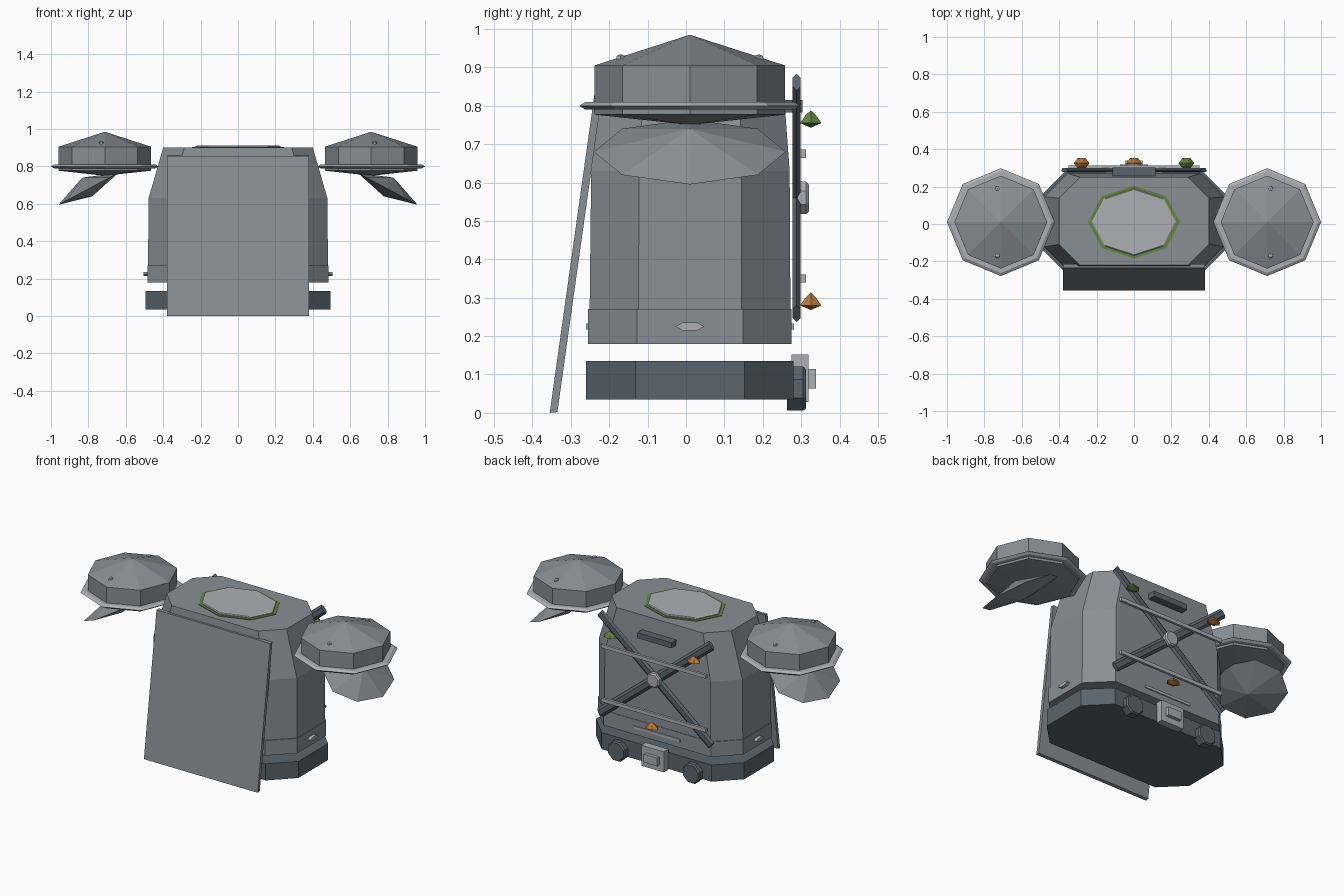
import bpy, bmesh, math
from mathutils import Matrix, Vector

cube = bpy.data.objects.get("Cube")
if cube:
    bpy.data.objects.remove(cube)


def material(name, rgb):
    m = bpy.data.materials.new(name)
    m.use_nodes = True
    m.diffuse_color = (*rgb, 1)
    m.node_tree.nodes["Principled BSDF"].inputs["Base Color"].default_value = (*rgb, 1)
    return m


GRAY = material("steel gray", (0.25, 0.275, 0.30))
SLATE = material("dark slate", (0.10, 0.13, 0.155))
LIGHT = material("light gray", (0.42, 0.43, 0.45))
GREEN = material("green", (0.13, 0.24, 0.05))
ORANGE = material("orange", (0.50, 0.20, 0.045))

CY = 0.01                                   # depth centre of the body
TO_BACK = Matrix.Rotation(-math.pi / 2, 4, 'X')   # local z points to +y
TO_SIDE = Matrix.Rotation(math.pi / 2, 4, 'Y')    # local z points to +x


def loft(name, rings, mat, at=(0, 0, 0), rot=Matrix()):
    """Skin a stack of equal-sized rings, capping both ends."""
    bm = bmesh.new()
    rows = [[bm.verts.new(p) for p in ring] for ring in rings]
    n = len(rows[0])
    for a, b in zip(rows, rows[1:]):
        for i in range(n):
            j = (i + 1) % n
            bm.faces.new((a[i], a[j], b[j], b[i]))
    bm.faces.new(rows[0][::-1])
    bm.faces.new(rows[-1])
    bmesh.ops.remove_doubles(bm, verts=bm.verts, dist=0.0001)
    bmesh.ops.recalc_face_normals(bm, faces=bm.faces)
    bm.transform(Matrix.Translation(Vector(at)) @ rot)
    mesh = bpy.data.meshes.new(name)
    bm.to_mesh(mesh)
    bm.free()
    mesh.materials.append(mat)
    obj = bpy.data.objects.new(name, mesh)
    bpy.context.collection.objects.link(obj)
    return obj


def ring(n, rx, ry, z, turn=0.0):
    return [(rx * math.cos(math.tau * (i + turn) / n),
             ry * math.sin(math.tau * (i + turn) / n), z) for i in range(n)]


def lathe(name, n, profile, mat, at, rot=Matrix(), sx=1, sy=1, turn=0.0):
    """Turn a (radius, height) profile with n sides."""
    return loft(name, [ring(n, r * sx, r * sy, z, turn) for r, z in profile], mat, at, rot)


def chamfered(z, hx, y0, y1, c):
    """Rectangle with cut corners."""
    return [(hx, y0 + c, z), (hx, y1 - c, z), (hx - c, y1, z), (c - hx, y1, z),
            (-hx, y1 - c, z), (-hx, y0 + c, z), (c - hx, y0, z), (hx - c, y0, z)]


def box(name, x, y, z, mat):
    base = [(x[0], y[0]), (x[1], y[0]), (x[1], y[1]), (x[0], y[1])]
    return loft(name, [[(*p, h) for p in base] for h in z], mat)


# Body, lower band and floating base
loft("body", [chamfered(0.27, 0.481, -0.251, 0.272, 0.127),
              chamfered(0.63, 0.478, -0.247, 0.27, 0.125),
              chamfered(0.90, 0.40, -0.22, 0.25, 0.112)], GRAY)
loft("lower_band", [chamfered(z, 0.485, -0.255, 0.275, 0.127) for z in (0.18, 0.27)], GRAY)
loft("base", [chamfered(z, 0.495, -0.26, 0.28, 0.128) for z in (0.035, 0.135)], SLATE)

# Sloped front panel
loft("front_panel", [[(x, -0.355, 0), (x, -0.335, 0.002),
                      (x, -0.215, 0.857), (x, -0.235, 0.855)] for x in (-0.38, 0.38)], GRAY)

# Roof hatch with coloured rim
lathe("hatch_rim", 8, [(1, 0.895), (1, 0.903)], GREEN, (0, CY, 0), sx=0.245, sy=0.195)
lathe("hatch", 8, [(1, 0.895), (1, 0.908), (0.97, 0.912)], LIGHT, (0, CY, 0),
      sx=0.226, sy=0.18)

# Shoulder pods, rings, rivets and flared fins
for side, s in (("left", 1), ("right", -1)):
    pod = (s * 0.712, CY, 0)
    lathe(side + "_pod", 8, [(0, 0.75), (0.248, 0.777), (0.248, 0.905), (0, 0.985)], GRAY, pod)
    lathe(side + "_pod_ring", 8, [(0.24, 0.79), (0.272, 0.79), (0.288, 0.80),
                                  (0.272, 0.81), (0.24, 0.81)], LIGHT, pod)
    for end, t in (("front", -1), ("back", 1)):
        lathe(f"{side}_{end}_rivet", 6, [(0.014, -0.008), (0.012, 0.004), (0, 0.008)], LIGHT,
              (s * 0.73, CY + t * 0.18, 0.926))
    lathe(side + "_fin", 8, [(0, -0.045), (1, 0), (0, 0.068)], GRAY, (s * 0.80, CY, 0.68),
          Matrix.Rotation(s * math.radians(28), 4, 'Y'), sx=0.181, sy=0.25)
    # Side studs on the lower band
    lathe(side + "_stud", 6, [(1, -0.01), (1, 0.01)], LIGHT, (s * 0.494, CY, 0.225),
          TO_SIDE, sx=0.012, sy=0.038, turn=0.5)
    # Crossed back beams
    lathe(side + "_beam", 6, [(1, -0.479), (1, 0.479)], SLATE, (0, 0.288, 0.56),
          Matrix.Rotation(s * math.radians(51), 4, 'Y'), sx=0.028, sy=0.0125)
    # Knobs on the back of the base
    lathe(side + "_knob", 8, [(0.062, 0.263), (0.062, 0.305), (0.055, 0.313)], SLATE,
          (s * 0.25, 0, 0.063), TO_BACK, turn=0.5)

# Back rails, handle, hub and strips
for name, z in (("upper_rail", 0.675), ("lower_rail", 0.35)):
    box(name, (-0.35, 0.35), (0.297, 0.312), (z - 0.011, z + 0.011), LIGHT)
box("handle", (-0.115, 0.115), (0.25, 0.303), (0.782, 0.815), SLATE)
lathe("beam_hub", 8, [(0.046, 0.29), (0.046, 0.312), (0.038, 0.32)], LIGHT,
      (0, 0, 0.56), TO_BACK, turn=0.5)
box("back_strip", (-0.155, 0.155), (0.27, 0.281), (0.217, 0.233), LIGHT)
box("front_strip", (-0.155, 0.155), (-0.261, -0.25), (0.217, 0.233), LIGHT)

# Latch on the back of the base
box("latch_plate", (-0.075, 0.075), (0.275, 0.319), (0.028, 0.152), LIGHT)
box("latch_button", (-0.045, 0.045), (0.315, 0.339), (0.064, 0.114), LIGHT)

# Faceted gems
for name, x, z, mat in (("green_gem", 0.28, 0.755, GREEN), ("upper_orange_gem", -0.28, 0.755, ORANGE),
                        ("lower_orange_gem", 0, 0.28, ORANGE)):
    lathe(name, 6, [(0.012, -0.012), (1, 0), (0.5, 0.02), (0, 0.033)], mat, (x, 0.325, z),
          sx=0.042, sy=0.032)
